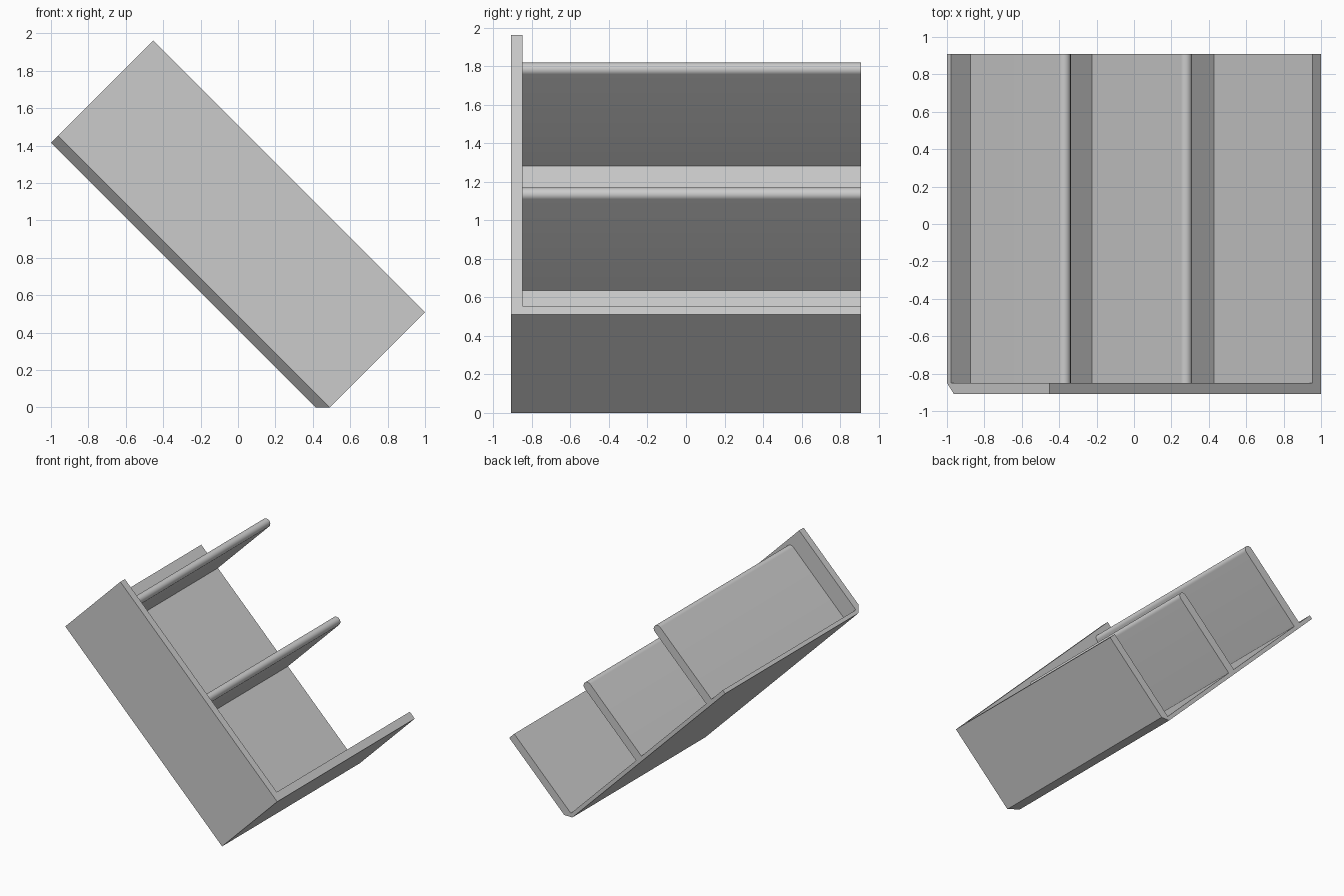
import bpy, bmesh, math

cube = bpy.data.objects.get("Cube")
if cube:
    bpy.data.objects.remove(cube, do_unlink=True)

grey = bpy.data.materials.new("plain_grey")
grey.use_nodes = True
COLOUR = (0.6, 0.6, 0.6, 1)
grey.diffuse_color = COLOUR
grey.node_tree.nodes["Principled BSDF"].inputs["Base Color"].default_value = COLOUR

# The tray leans at 45 degrees: a runs up its length, b outward from its base
FRONT, INNER, BACK = -0.91, -0.85, 0.91
LOW, HIGH = -0.49, 2.415      # ends along a
OUTER, FLOOR, RIM = 0.415, 0.46, 1.51   # base faces and rim along b


def point(a, b, y):
    return ((b - a) / 2, y, (a + b) / 2)


def loft(name, near, far, y_near, y_far, near_cap=True):
    """Join two matching (a, b) outlines into a solid."""
    bm = bmesh.new()
    n = [bm.verts.new(point(a, b, y_near)) for a, b in near]
    f = [bm.verts.new(point(a, b, y_far)) for a, b in far]
    count = len(n)
    for i in range(count):
        j = (i + 1) % count
        bm.faces.new((n[i], n[j], f[j], f[i]))
    if near_cap:
        bm.faces.new(n)
    bm.faces.new(f)
    bmesh.ops.remove_doubles(bm, verts=bm.verts, dist=0.0005)
    bmesh.ops.recalc_face_normals(bm, faces=bm.faces)
    mesh = bpy.data.meshes.new(name)
    bm.to_mesh(mesh)
    bm.free()
    mesh.materials.append(grey)
    obj = bpy.data.objects.new(name, mesh)
    bpy.context.collection.objects.link(obj)
    return obj


# Side panel, chamfered along the base and at the low corner
corner = (LOW, -LOW)
top = [(HIGH, RIM), (LOW, RIM), corner]
loft("side_panel", top + [corner, (HIGH, -LOW)],
     top + [(-OUTER, OUTER), (HIGH, OUTER)], FRONT, INNER)

# Base plate and low end wall in one L-shaped section
wall = -0.398
section = [(HIGH, OUTER), (HIGH, FLOOR), (wall, FLOOR), (wall, RIM),
           (LOW, RIM), corner, (-OUTER, OUTER)]
loft("base_and_end_wall", section, section, INNER, BACK, near_cap=False)

# Two dividers with rounded tips
HALF, TIP, STEPS = 0.05, 1.41, 16
for name, middle in (("lower_divider", 0.859), ("upper_divider", 2.157)):
    outline = [(middle + HALF, FLOOR - 0.01)]
    for i in range(STEPS + 1):
        t = math.pi * i / STEPS
        outline.append((middle + HALF * math.cos(t), TIP + HALF * math.sin(t)))
    outline.append((middle - HALF, FLOOR - 0.01))
    obj = loft(name, outline, outline, INNER, BACK, near_cap=False)
    bpy.ops.object.select_all(action='DESELECT')
    obj.select_set(True)
    bpy.context.view_layer.objects.active = obj
    bpy.ops.object.shade_smooth_by_angle(angle=math.radians(30))
